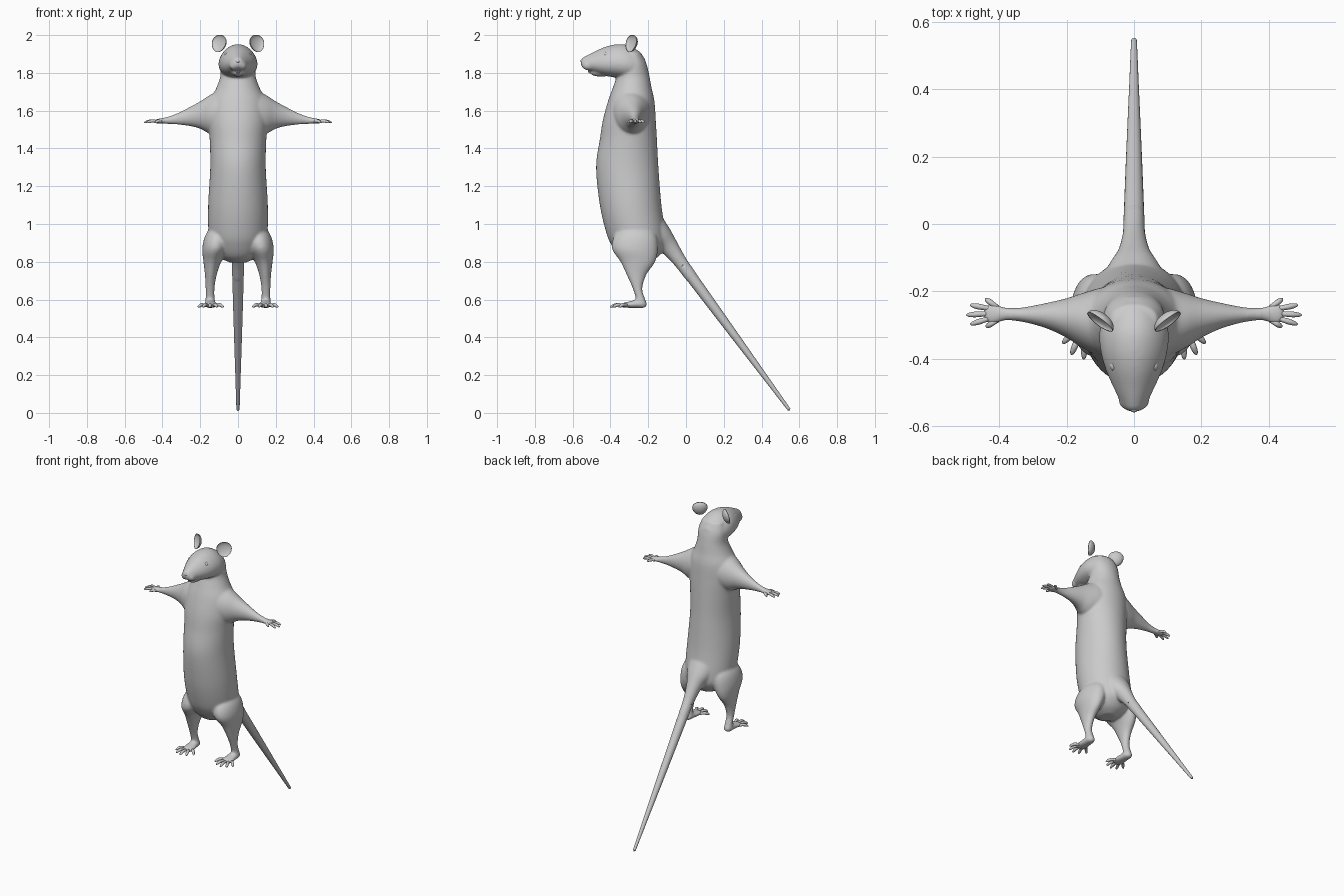
import bpy, bmesh, math
from mathutils import Vector, Matrix

if "Cube" in bpy.data.objects:
    bpy.data.objects.remove(bpy.data.objects["Cube"])

X, Y, Z = Vector((1, 0, 0)), Vector((0, 1, 0)), Vector((0, 0, 1))


def spline(rows, steps):
    # Catmull-Rom through rows of numbers
    out = []
    for i in range(len(rows) - 1):
        p0, p1, p2 = rows[max(i - 1, 0)], rows[i], rows[i + 1]
        p3 = rows[min(i + 2, len(rows) - 1)]
        for k in range(steps):
            t = k / steps
            out.append([0.5 * (2 * b + (c - a) * t + (2 * a - 5 * b + 4 * c - d) * t * t
                               + (3 * b - a - 3 * c + d) * t ** 3)
                        for a, b, c, d in zip(p0, p1, p2, p3)])
    out.append(list(rows[-1]))
    return out


def loft(bm, rows, u, v, n=32, steps=6, egg=0.0, flip=1):
    # rows: x, y, z, radius along u, radius along v
    rings = []
    for x, y, z, ru, rv in spline(rows, steps):
        ring = []
        for k in range(n):
            a = 2 * math.pi * k / n
            p = Vector((x, y, z)) + v * rv * math.sin(a) \
                + u * ru * math.cos(a) * (1 - egg * math.sin(a))
            p.x *= flip
            ring.append(bm.verts.new(p))
        rings.append(ring)
    faces = []
    for a, b in zip(rings, rings[1:]):
        for k in range(n):
            faces.append(bm.faces.new((a[k], a[(k + 1) % n], b[(k + 1) % n], b[k])))
    faces += [bm.faces.new(rings[0]), bm.faces.new(rings[-1])]
    bmesh.ops.recalc_face_normals(bm, faces=faces)


def ball(bm, loc, size, seg=20):
    m = Matrix.Translation(loc) @ Matrix.Diagonal((*size, 1))
    bmesh.ops.create_uvsphere(bm, u_segments=seg, v_segments=seg // 2, radius=1, matrix=m)


def finish(bm, name):
    me = bpy.data.meshes.new(name)
    bm.to_mesh(me)
    bm.free()
    for p in me.polygons:
        p.use_smooth = True
    ob = bpy.data.objects.new(name, me)
    bpy.context.collection.objects.link(ob)
    return ob


def digit(bm, a, b, r, lift, flip):
    # tapered finger or toe with a slight arch
    a, b = Vector(a), Vector(b)
    d = (b - a).normalized()
    u = d.cross(Z).normalized()
    v = u.cross(d)
    rows = []
    for t, s, h in ((0, .9, 0), (.3, .9, .8), (.55, 1, 1), (.8, .85, .5), (.95, .5, .1), (1, .1, 0)):
        rows.append((*(a.lerp(b, t) + Z * lift * h), r * s, r * s))
    loft(bm, rows, u, v, 10, 2, flip=flip)


# Body: torso, head, limbs and tail root merged into one skin
bm = bmesh.new()
torso = [(.795, -.25, .04, .05), (.825, -.25, .10, .10), (.88, -.25, .14, .14),
         (.95, -.265, .156, .156), (1.1, -.293, .158, .163), (1.3, -.311, .147, .165),
         (1.45, -.305, .15, .151), (1.55, -.30, .157, .14), (1.65, -.29, .148, .123),
         (1.72, -.285, .115, .103), (1.78, -.28, .094, .087), (1.85, -.28, .09, .07),
         (1.91, -.285, .07, .045)]
loft(bm, [(0, y, z, a, b) for z, y, a, b in torso], X, Y, 48)

head = [(-.215, 1.83, .045, .04), (-.25, 1.845, .08, .07), (-.31, 1.857, .1, .09),
        (-.37, 1.863, .099, .088), (-.43, 1.861, .084, .076), (-.49, 1.857, .058, .053),
        (-.53, 1.854, .038, .036), (-.55, 1.854, .026, .024), (-.557, 1.854, .01, .01)]
loft(bm, [(0, y, z, a, b) for y, z, a, b in head], X, Z, 40, egg=.16)
ball(bm, (0, -.45, 1.80), (.035, .06, .02))
for s in (1, -1):
    ball(bm, (s * .021, -.518, 1.84), (.026, .034, .027))

arm = [(.05, -.29, 1.59, .10, .10), (.10, -.29, 1.59, .10, .115), (.15, -.287, 1.58, .083, .102),
       (.20, -.279, 1.577, .059, .073), (.26, -.272, 1.568, .038, .049),
       (.33, -.269, 1.555, .022, .028), (.38, -.267, 1.548, .02, .018),
       (.405, -.267, 1.546, .027, .014), (.43, -.266, 1.544, .031, .012),
       (.445, -.266, 1.543, .018, .008)]
leg = [(.09, -.26, 1.0, .04, .06), (.108, -.268, .94, .065, .11), (.12, -.27, .87, .069, .122),
       (.136, -.255, .80, .047, .092), (.144, -.262, .73, .031, .052),
       (.148, -.257, .66, .024, .026), (.148, -.243, .61, .024, .024),
       (.148, -.238, .58, .026, .03), (.148, -.238, .56, .02, .024)]
foot = [(.147, -.208, .575, .012, .01), (.147, -.225, .576, .026, .021),
        (.146, -.26, .577, .03, .022), (.145, -.30, .573, .036, .017),
        (.145, -.33, .57, .037, .013), (.145, -.345, .567, .025, .008)]
for s in (1, -1):
    loft(bm, arm, Y, Z, flip=s)
    loft(bm, leg, X, Y, flip=s)
    loft(bm, foot, X, Z, flip=s)

tail_start, tail_end = Vector((0, -.03, .80)), Vector((0, .55, .012))
across = (tail_end - tail_start).normalized().cross(X)
loft(bm, [(0, -.19, .99, .10, .08), (0, -.14, .93, .08, .07), (0, -.09, .88, .05, .05),
          (0, -.03, .80, .034, .036), (0, .03, .718, .031, .032), (0, .05, .692, .022, .022)],
     X, across)
body = finish(bm, "body")
rm = body.modifiers.new("skin", 'REMESH')
rm.mode = 'VOXEL'
rm.voxel_size = .006
rm.use_smooth_shade = True
sm = body.modifiers.new("soften", 'SMOOTH')
sm.factor = .5
sm.iterations = 14

# Tail
bm = bmesh.new()
rows = []
for t, r in ((.02, .032), (.25, .027), (.5, .021), (.75, .0145), (.97, .009), (.99, .007), (1, .002)):
    rows.append((*tail_start.lerp(tail_end, t), r, r))
loft(bm, rows, X, across, 24)
finish(bm, "tail")

# Fingers and toes
fingers = [((.405, -.248), (.442, -.221)), ((.425, -.252), (.487, -.240)),
           ((.43, -.266), (.498, -.270)), ((.425, -.279), (.486, -.298)),
           ((.405, -.285), (.44, -.306))]
toes = [((.172, -.312), (.212, -.355)), ((.162, -.33), (.186, -.388)),
        ((.146, -.335), (.149, -.402)), ((.13, -.33), (.110, -.390)),
        ((.119, -.312), (.076, -.357))]
bf, bt = bmesh.new(), bmesh.new()
for s in (1, -1):
    for a, b in fingers:
        digit(bf, (*a, 1.543), (*b, 1.537), .0085, .005, s)
    for a, b in toes:
        digit(bt, (*a, .569), (*b, .561), .0095, .007, s)
finish(bf, "fingers")
finish(bt, "toes")

# Ears: shallow cups facing forward and outward
for s, side in ((1, "left"), (-1, "right")):
    bm = bmesh.new()
    bmesh.ops.create_uvsphere(bm, u_segments=32, v_segments=20, radius=1)
    for v in bm.verts:
        z = v.co.z
        v.co.z = -.018 * z if z > 0 else .028 * z
        taper = 1 + .14 * v.co.y
        v.co.x *= .046 * taper
        v.co.y *= .047
    n = Vector((s * .58, -.78, .22)).normalized()
    up = (Z - n * n.dot(Z)).normalized()
    r = up.cross(n)
    m = Matrix((r, up, n)).transposed().to_4x4()
    bmesh.ops.transform(bm, matrix=Matrix.Translation((s * .102, -.292, 1.956)) @ m, verts=bm.verts)
    bmesh.ops.recalc_face_normals(bm, faces=bm.faces)
    finish(bm, "ear_" + side)

# Eyes, nose and front teeth
bm = bmesh.new()
for s in (1, -1):
    ball(bm, (s * .060, -.42, 1.897), (.012, .016, .013))
finish(bm, "eyes")
bm = bmesh.new()
ball(bm, (0, -.547, 1.862), (.014, .012, .010))
finish(bm, "nose")
bm = bmesh.new()
for s in (1, -1):
    ball(bm, (s * .005, -.513, 1.81), (.005, .005, .013), 12)
finish(bm, "teeth")
